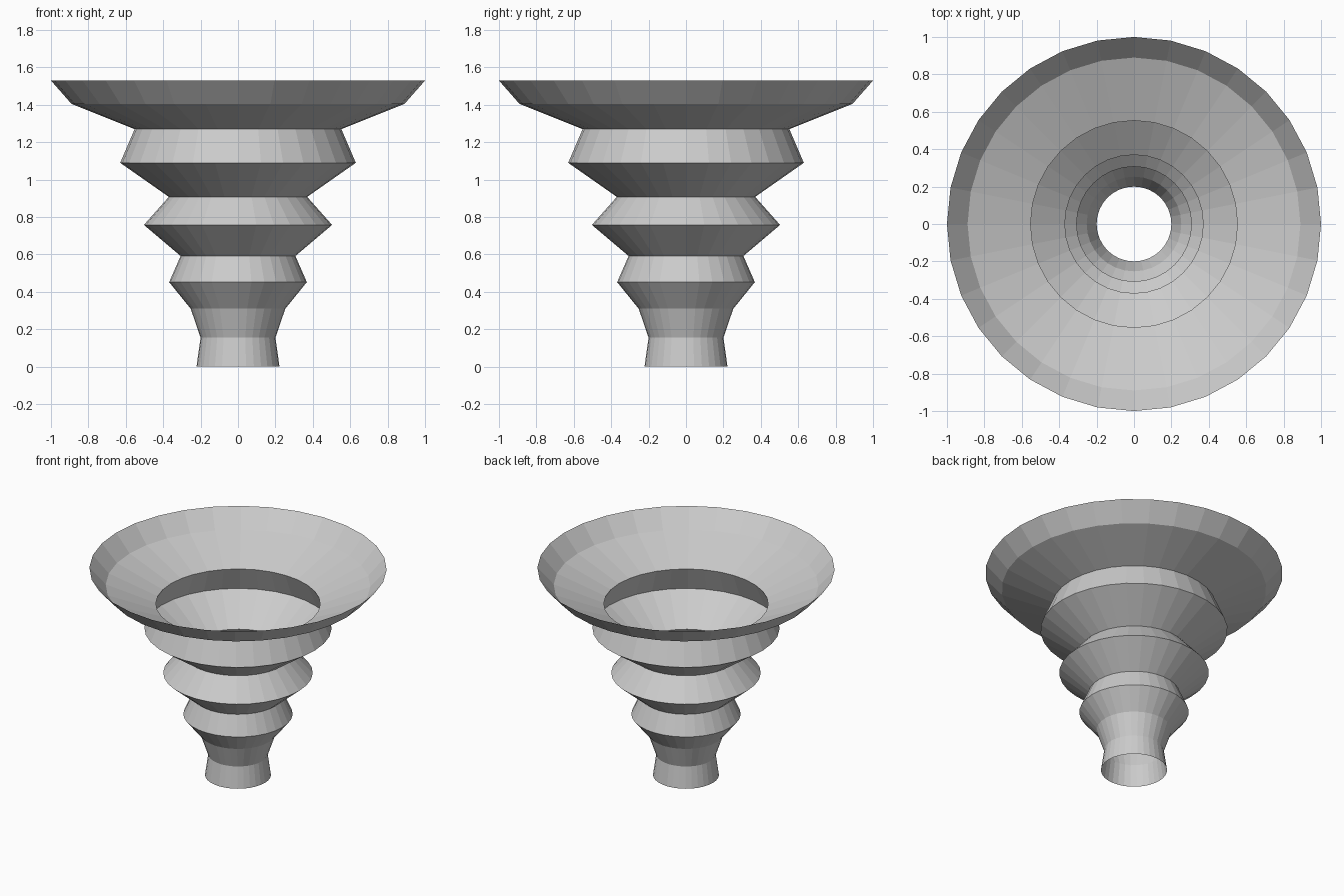
import bpy, bmesh
from math import cos, sin, tau

if "Cube" in bpy.data.objects:
    bpy.data.objects.remove(bpy.data.objects["Cube"])

SIDES = 32

# Outer profile (radius, height), from foot to rim
PROFILE = [
    (0.222, 0.0), (0.20, 0.155), (0.253, 0.31), (0.368, 0.452),
    (0.307, 0.592), (0.503, 0.758), (0.37, 0.908), (0.63, 1.09),
    (0.553, 1.27), (0.89, 1.405), (1.0, 1.53),
]

# Ridged funnel: open, thin shell spun from the profile
bm = bmesh.new()
rings = [
    [bm.verts.new((r * cos(tau * i / SIDES), r * sin(tau * i / SIDES), z))
     for i in range(SIDES)]
    for r, z in PROFILE
]
for low, high in zip(rings, rings[1:]):
    for i in range(SIDES):
        j = (i + 1) % SIDES
        bm.faces.new((low[i], low[j], high[j], high[i]))

mesh = bpy.data.meshes.new("ridged_funnel")
bm.to_mesh(mesh)
bm.free()
bpy.context.collection.objects.link(bpy.data.objects.new("ridged_funnel", mesh))
